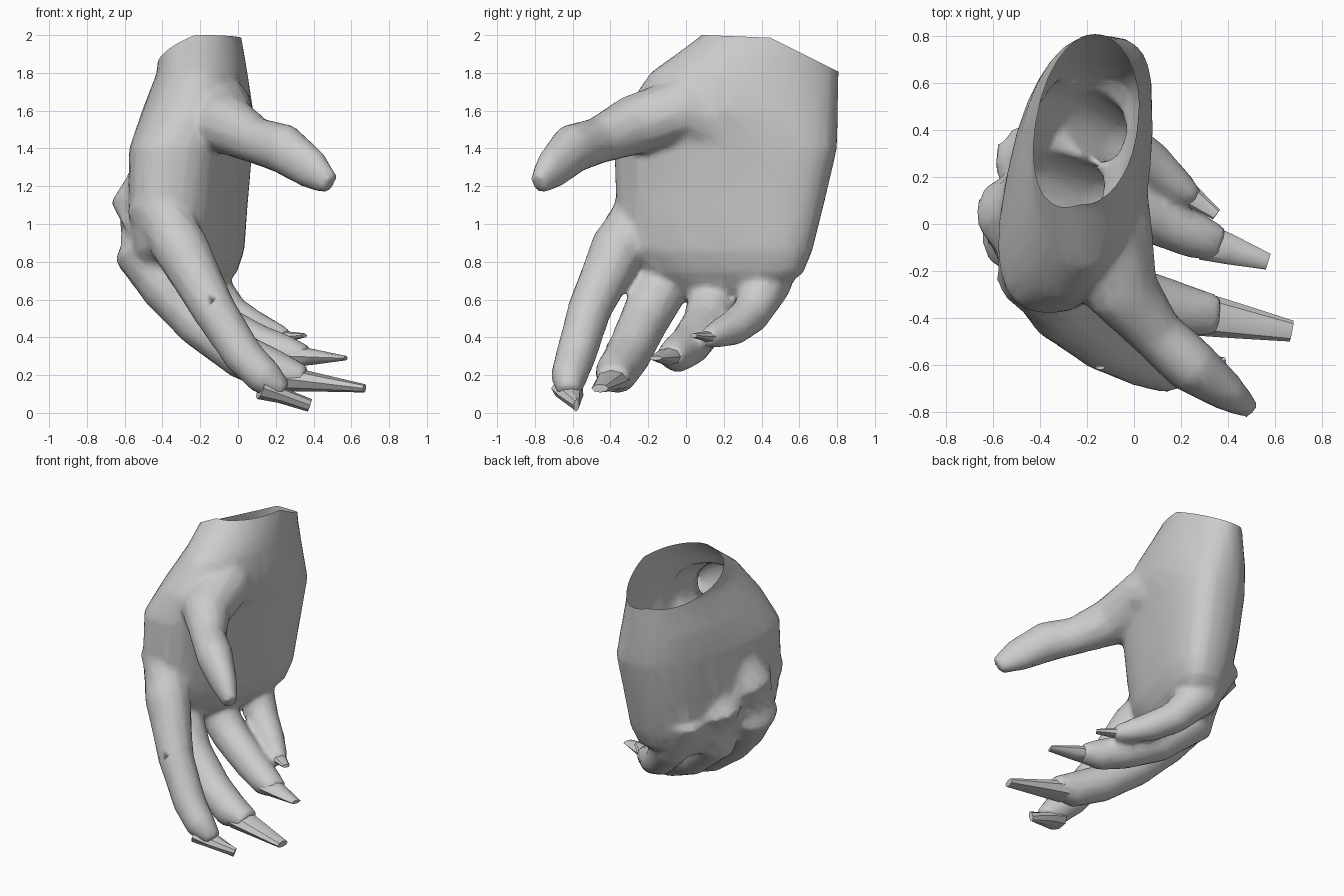
import bpy, bmesh, math
from mathutils import Vector

cube = bpy.data.objects.get("Cube")
if cube:
    bpy.data.objects.remove(cube, do_unlink=True)

grey = bpy.data.materials.new("skin grey")
grey.use_nodes = True
tone = (0.6, 0.6, 0.6, 1)
grey.diffuse_color = tone
grey.node_tree.nodes["Principled BSDF"].inputs["Base Color"].default_value = tone


def loft(bm, rings):
    """Bridge equal rings of points and cap both ends."""
    loops = [[bm.verts.new(p) for p in ring] for ring in rings]
    n = len(loops[0])
    for a, b in zip(loops, loops[1:]):
        for i in range(n):
            j = (i + 1) % n
            bm.faces.new((a[i], a[j], b[j], b[i]))
    bm.faces.new(loops[0][::-1])
    bm.faces.new(loops[-1])


def tube(bm, path, sides=12):
    """Tube along points of (x, y, z, half width, optional half height)."""
    pts = [Vector(p[:3]) for p in path]
    rings = []
    for i, p in enumerate(path):
        along = (pts[min(i + 1, len(pts) - 1)] - pts[max(i - 1, 0)]).normalized()
        side = along.cross(Vector((0, 0, 1))).normalized()
        up = side.cross(along)
        ring = []
        for s in range(sides):
            a = math.tau * s / sides
            ring.append(pts[i] + side * p[3] * math.cos(a) + up * p[-1] * math.sin(a))
        rings.append(ring)
    loft(bm, rings)


def palm_ring(z, cx, cy, thick, width, skew, hollow, power, sides=28):
    """Rounded flat section, skewed toward the thumb and hollowed on the palm."""
    ring = []
    for s in range(sides):
        a = math.tau * s / sides
        c, d = math.cos(a), math.sin(a)
        x = math.copysign(abs(c) ** power, c)
        y = math.copysign(abs(d) ** power, d)
        if c > 0:
            x *= 1 - hollow * (1 - y * y)
        ring.append((cx + thick * x + skew * width * y, cy + width * y, z))
    return ring


def add_object(name, bm):
    bmesh.ops.recalc_face_normals(bm, faces=bm.faces)
    mesh = bpy.data.meshes.new(name)
    bm.to_mesh(mesh)
    bm.free()
    mesh.materials.append(grey)
    obj = bpy.data.objects.new(name, mesh)
    bpy.context.collection.objects.link(obj)
    return obj


# Palm sections: height, centre x and y, half thickness, half width, skew, hollow, power
palm = [
    (2.15, -0.2, 0.5, 0.2, 0.33, 0.05, 0, 1),
    (2.0, -0.2, 0.45, 0.215, 0.365, 0.05, 0, 1),
    (1.8, -0.19, 0.31, 0.24, 0.5, 0.05, 0, 1),
    (1.6, -0.21, 0.24, 0.29, 0.565, 0.1, 0.03, 0.9),
    (1.4, -0.24, 0.21, 0.3, 0.59, 0.2, 0.1, 0.8),
    (1.1, -0.255, 0.18, 0.285, 0.55, 0.23, 0.12, 0.8),
    (0.86, -0.255, 0.17, 0.26, 0.5, 0.26, 0.12, 0.8),
    (0.74, -0.25, 0.2, 0.21, 0.42, 0.28, 0.1, 0.8),
    (0.64, -0.27, 0.21, 0.13, 0.28, 0.28, 0, 0.8),
]

# Digit paths: x, y, z, half width, optional half height
digits = {
    "thumb": [(-0.13, 0.18, 1.52, 0.18), (-0.1, -0.02, 1.61, 0.18),
              (-0.05, -0.29, 1.52, 0.16),
              (0.1, -0.47, 1.44, 0.115, 0.125), (0.24, -0.6, 1.4, 0.12, 0.135),
              (0.39, -0.71, 1.29, 0.085, 0.11), (0.49, -0.785, 1.21, 0.045, 0.06)],
    "index": [(-0.34, -0.08, 1.35, 0.17), (-0.41, -0.21, 1.06, 0.18),
              (-0.3, -0.36, 0.87, 0.15),
              (-0.13, -0.51, 0.55, 0.118), (0.03, -0.585, 0.3, 0.108),
              (0.14, -0.62, 0.19, 0.1), (0.24, -0.62, 0.11, 0.06)],
    "middle": [(-0.36, 0.1, 1.38, 0.14), (-0.5, 0.04, 1.08, 0.18),
               (-0.48, -0.04, 0.85, 0.18), (-0.37, -0.13, 0.67, 0.15),
               (-0.2, -0.23, 0.47, 0.13), (0.02, -0.31, 0.3, 0.122),
               (0.21, -0.37, 0.21, 0.115), (0.36, -0.39, 0.19, 0.085, 0.06)],
    "ring": [(-0.3, 0.27, 1.25, 0.15), (-0.42, 0.26, 0.96, 0.18),
             (-0.35, 0.17, 0.68, 0.145),
             (-0.12, 0.1, 0.47, 0.122), (0.1, 0.02, 0.36, 0.112),
             (0.26, -0.05, 0.31, 0.1), (0.37, -0.09, 0.3, 0.075, 0.055)],
    "little": [(-0.22, 0.45, 1.15, 0.13), (-0.29, 0.45, 0.92, 0.17),
               (-0.18, 0.43, 0.68, 0.13),
               (-0.04, 0.34, 0.52, 0.105), (0.08, 0.25, 0.45, 0.095),
               (0.2, 0.15, 0.41, 0.07), (0.26, 0.11, 0.4, 0.045)],
}

bm = bmesh.new()
loft(bm, [palm_ring(*section) for section in palm])
for path in digits.values():
    tube(bm, path)
hand = add_object("hand", bm)

# Fuse the palm and digits into one skin
fuse = hand.modifiers.new("fuse", "REMESH")
fuse.mode = "VOXEL"
fuse.voxel_size = 0.02
soften = hand.modifiers.new("soften", "SMOOTH")
soften.factor = 0.5
soften.iterations = 6
reduce = hand.modifiers.new("reduce", "DECIMATE")
reduce.ratio = 0.15
bpy.context.view_layer.update()
fused = bpy.data.meshes.new_from_object(
    hand.evaluated_get(bpy.context.evaluated_depsgraph_get()))
hand.modifiers.clear()

# Open the wrist along an uneven rim
bm = bmesh.new()
bm.from_mesh(fused)
cuts = [((0, 0.1, 2.0), (0, 0.04, 1)),
        ((0, 0.48, 1.97), (0, 0.5, 1)),
        ((-0.22, 0.1, 2.0), (-0.5, 0.25, 1))]
for point, normal in cuts:
    bmesh.ops.bisect_plane(bm, geom=bm.verts[:] + bm.edges[:] + bm.faces[:],
                           plane_co=point, plane_no=normal, clear_outer=True)
for face in bm.faces:
    face.smooth = True
    face.material_index = 0
bm.to_mesh(fused)
bm.free()
fused.materials.clear()
fused.materials.append(grey)
hand.data = fused

# Long tapering nails: root, tip, root half width, tip half width, tip half height
nails = {
    "index_nail": ((0.12, -0.63, 0.13), (0.38, -0.58, 0.04), 0.085, 0.015, 0.035),
    "middle_nail": ((0.27, -0.38, 0.18), (0.67, -0.455, 0.13), 0.095, 0.045, 0.022),
    "ring_nail": ((0.3, -0.075, 0.3), (0.57, -0.16, 0.29), 0.08, 0.035, 0.012),
    "little_nail": ((0.2, 0.15, 0.4), (0.35, 0.04, 0.41), 0.055, 0.025, 0.012),
}
for name, (root, tip, wide, narrow, low) in nails.items():
    bm = bmesh.new()
    middle = Vector(root).lerp(Vector(tip), 0.4)
    tube(bm, [(*root, wide, wide * 0.7),
              (*middle, wide * 0.8, wide * 0.5),
              (*tip, narrow, low)], sides=8)
    nail = add_object(name, bm)
    bpy.ops.object.select_all(action="DESELECT")
    nail.select_set(True)
    bpy.context.view_layer.objects.active = nail
    bpy.ops.object.shade_smooth_by_angle(angle=math.radians(40))
